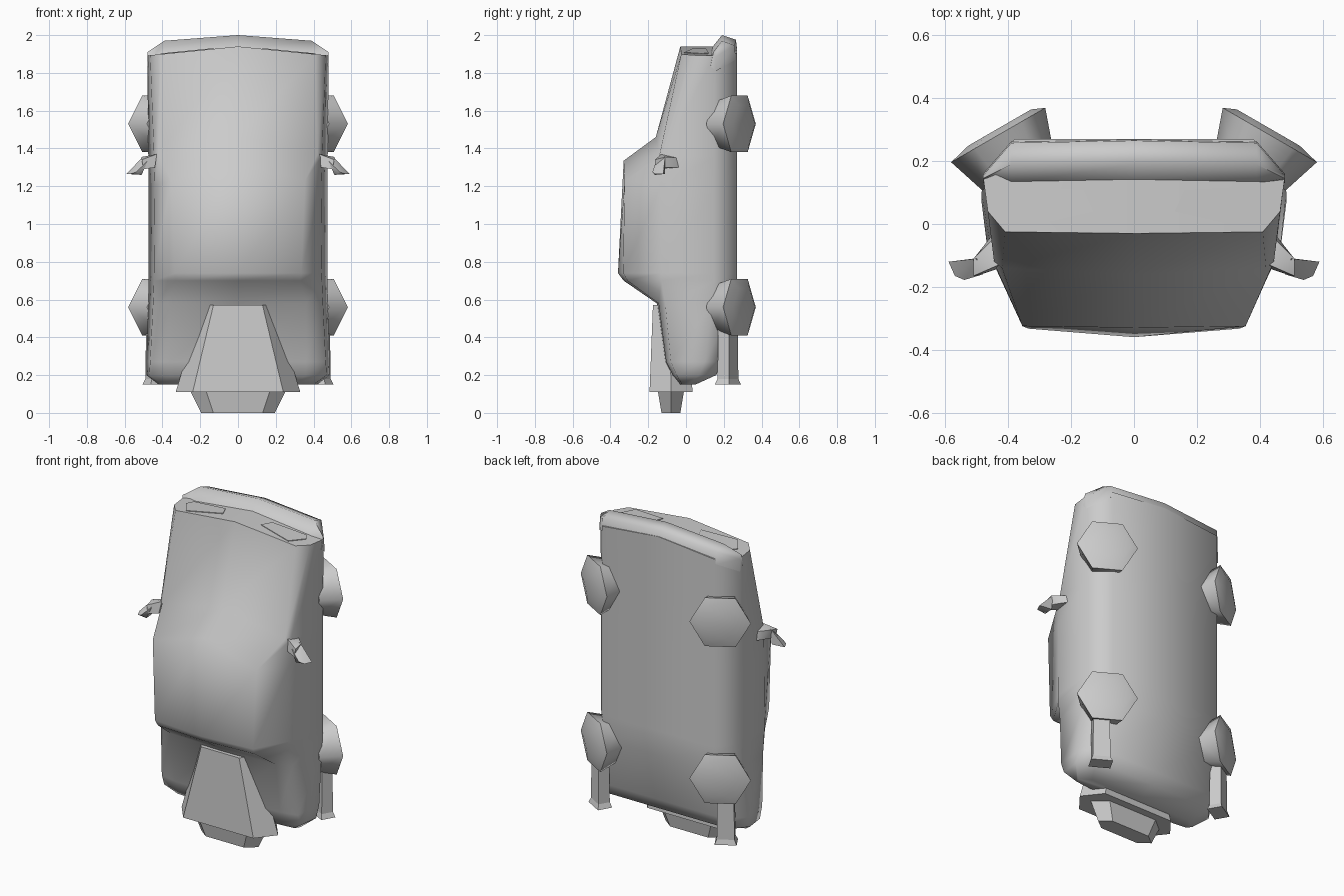
import bpy, bmesh, math
from mathutils import Vector

if "Cube" in bpy.data.objects:
    bpy.data.objects.remove(bpy.data.objects["Cube"])


def finish(name, bm, smooth=None):
    bmesh.ops.recalc_face_normals(bm, faces=bm.faces)
    mesh = bpy.data.meshes.new(name)
    bm.to_mesh(mesh)
    bm.free()
    ob = bpy.data.objects.new(name, mesh)
    bpy.context.collection.objects.link(ob)
    if smooth:
        bpy.ops.object.select_all(action='DESELECT')
        ob.select_set(True)
        bpy.context.view_layer.objects.active = ob
        bpy.ops.object.shade_smooth_by_angle(angle=math.radians(smooth))
    return ob


def loft(name, rings, smooth=None):
    """Skin a list of equal-length rings, closing both ends in two halves."""
    bm = bmesh.new()
    vs = [[bm.verts.new(p) for p in r] for r in rings]
    n = len(rings[0])
    for a, b in zip(vs, vs[1:]):
        for i in range(n):
            j = (i + 1) % n
            bm.faces.new((a[i], a[j], b[j], b[i]))
    h = n // 2
    for r in (vs[0], vs[-1]):
        if n > 5:
            bm.faces.new(r[:h + 1])
            bm.faces.new(r[h:] + r[:1])
        else:
            bm.faces.new(r)
    return finish(name, bm, smooth)


def hull(name, pts, smooth=None):
    bm = bmesh.new()
    for p in pts:
        bm.verts.new(p)
    bmesh.ops.convex_hull(bm, input=bm.verts)
    return finish(name, bm, smooth)


# Body shell: z, sideways slope, centre y, roof edge, belt, flank, floor edge
sections = [
    (0.15, 0.00, -0.03, .30, -.03, .40, -.02, .42, .01, .35, .05),
    (0.20, 0.00, -0.08, .36, -.07, .47, -.05, .485, .07, .41, .16),
    (0.27, 0.00, -0.115, .36, -.105, .465, -.08, .485, .10, .40, .19),
    (0.58, 0.00, -0.155, .36, -.145, .45, -.11, .475, .14, .39, .26),
    (0.70, 0.00, -0.33, .33, -.31, .445, -.13, .475, .15, .38, .27),
    (0.74, 0.00, -0.36, .335, -.333, .445, -.13, .475, .15, .38, .27),
    (1.335, 0.30, -0.33, .355, -.325, .44, -.135, .475, .15, .38, .27),
    (1.46, 0.22, -0.16, .42, -.14, .445, -.12, .475, .15, .38, .27),
    (1.94, 0.10, -0.03, .41, -.025, .465, .04, .48, .15, .38, .27),
]
rings = []
for z, k, y0, x1, y1, x2, y2, x3, y3, x4, y4 in sections:
    half = [(0, y0), (x1, y1), (x2, y2), (x3, y3), (x4, y4), (0, y4)]
    full = half + [(-x, y) for x, y in half[-2:0:-1]]
    rings.append([(x, y, z - k * abs(x)) for x, y in full])
loft("car_body", rings, 70)

# Bumper: bowed profile swept across the nose
bumper = []
for x, dz, back in ((-.48, .09, .16), (-.39, .03, .263), (0, 0, .27), (.39, .03, .263), (.48, .09, .16)):
    bumper.append([(x, .13, 1.925 - dz), (x, min(.19, back - .015), 2.0 - dz),
                   (x, back - .005, 1.975 - dz), (x, back, 1.90 - dz)])
loft("front_bumper", bumper, 75)


# Rocket nozzles: stretched hexagon frustums
def hexagon(z, front, side, y0, y1):
    m = (y0 + y1) / 2
    return [(-front, y0, z), (front, y0, z), (side, m, z),
            (front, y1, z), (-front, y1, z), (-side, m, z)]


loft("rocket_nozzle", [hexagon(.57, .13, .19, -.175, .0), hexagon(.11, .24, .33, -.193, .035)])
loft("inner_nozzle", [hexagon(.12, .17, .255, -.15, -.01), hexagon(0, .13, .195, -.13, -.03)])

outline = [(.16, .107), (.13, .04), (.35, -.01), (.41, .08), (.385, .12)]
for s, side in ((1, "right"), (-1, "left")):
    # Headlight
    loft(side + "_headlight", [[(s * x, y, 1.944 - .1 * x - d) for x, y in outline] for d in (0, .03)])

    # Folded hexagonal wheels, tilted outward
    axis = Vector((s * .5, .866, 0))
    across = Vector((s * .866, -.5, 0))
    up = Vector((0, 0, 1))
    for zc, end in ((1.53, "front"), (.56, "rear")):
        wheel = []
        for x, y, r in ((.37, .172, .13), (.432, .283, .173), (.427, .307, .115)):
            c = Vector((s * x, y, zc))
            wheel.append([c + r * (across * math.cos(a * math.pi / 3) + up * math.sin(a * math.pi / 3))
                          for a in range(6)])
        loft(f"{end}_{side}_wheel", wheel, 70)

    # Exhaust pipe with flared foot, tilted like the wheels
    pipe = []
    for z, k in ((.56, .9), (.18, 1.0), (.15, 1.25)):
        c = Vector((s * .43, .222, z))
        pipe.append([c + k * (across * a * .05 + axis * b * .035)
                     for a, b in ((-1, -1), (1, -1), (1, 1), (-1, 1))])
    loft(side + "_exhaust_pipe", pipe)

    # Wing mirror: arm and head
    arm = [(.43, -.13, 1.37), (.44, -.04, 1.35), (.455, -.04, 1.30), (.44, -.145, 1.30),
           (.51, -.11, 1.355), (.51, -.165, 1.34), (.50, -.165, 1.29), (.50, -.11, 1.30)]
    head = [(.50, -.11, 1.36), (.59, -.12, 1.265), (.57, -.165, 1.265), (.54, -.178, 1.275),
            (.51, -.165, 1.26), (.48, -.16, 1.33), (.51, -.11, 1.265)]
    hull(side + "_mirror_arm", [(s * x, y, z) for x, y, z in arm], 60)
    hull(side + "_mirror_head", [(s * x, y, z) for x, y, z in head], 60)
